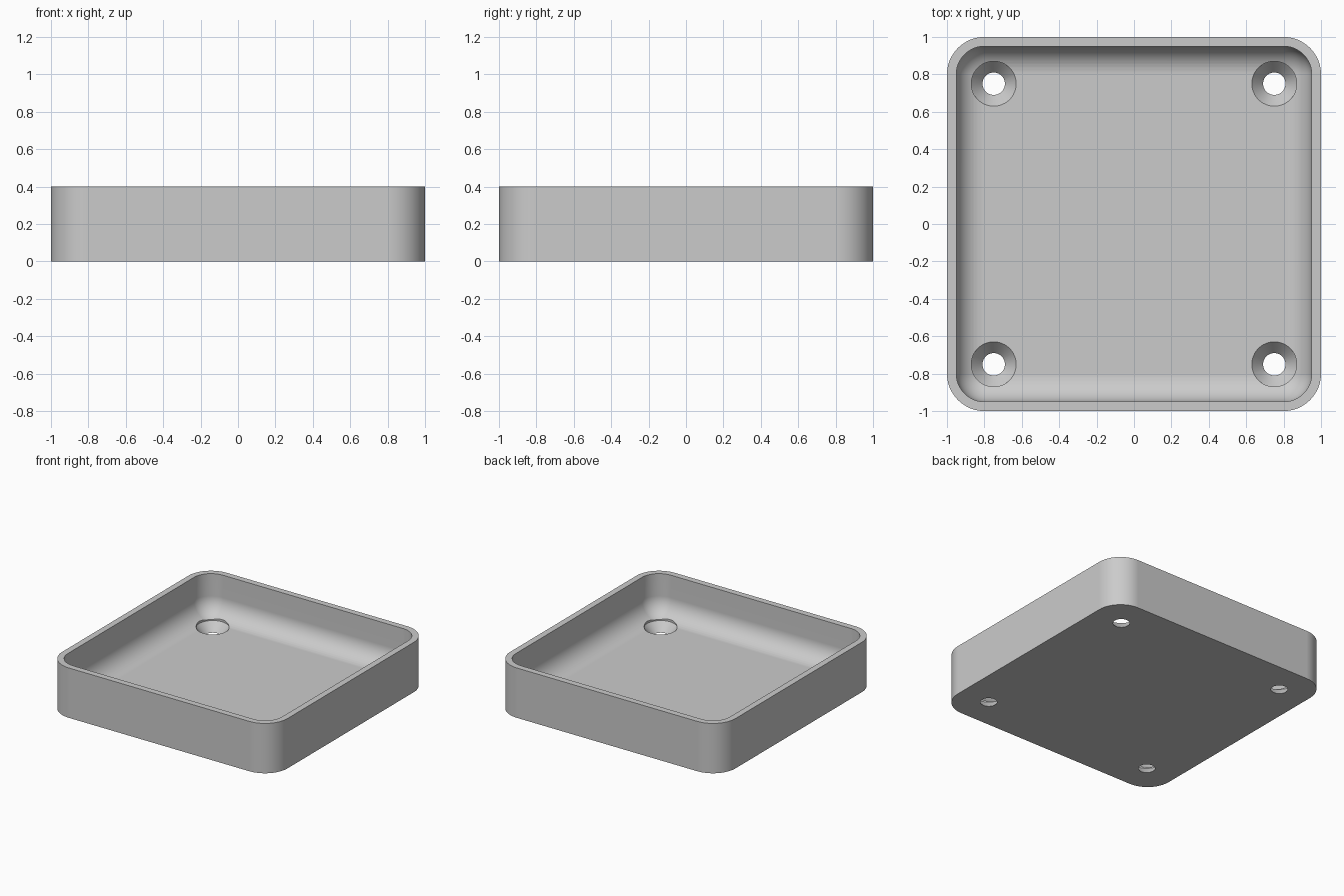
import bpy, bmesh
from math import sin, cos, pi

old = bpy.data.objects.get("Cube")
if old:
    bpy.data.objects.remove(old, do_unlink=True)

HEIGHT, FLOOR, WALL = 0.4, 0.07, 0.05
OUTER_R, FILLET = 0.2, 0.15
HOLE_R, SINK_R, HOLE_POS = 0.06, 0.12, 0.75
ARC, STEPS = 12, 12

grey = bpy.data.materials.new("light grey")
grey.use_nodes = True
colour = (0.6, 0.6, 0.6, 1)
grey.diffuse_color = colour
grey.node_tree.nodes["Principled BSDF"].inputs["Base Color"].default_value = colour


def rounded_square(half, radius, z):
    """Points around a square with rounded corners."""
    points = []
    for corner in range(4):
        mid = pi / 4 + corner * pi / 2
        cx = (half - radius) * (1 if cos(mid) > 0 else -1)
        cy = (half - radius) * (1 if sin(mid) > 0 else -1)
        for i in range(ARC + 1):
            a = corner * pi / 2 + i / ARC * pi / 2
            points.append((cx + radius * cos(a), cy + radius * sin(a), z))
    return points


def circle(x, y, radius, z, sides=48):
    return [(x + radius * cos(2 * pi * i / sides),
             y + radius * sin(2 * pi * i / sides), z) for i in range(sides)]


def loft(name, rings):
    """Join the rings in order and cap both ends."""
    bm = bmesh.new()
    loops = [[bm.verts.new(p) for p in ring] for ring in rings]
    for a, b in zip(loops, loops[1:]):
        for i in range(len(a)):
            j = (i + 1) % len(a)
            bm.faces.new((a[i], a[j], b[j], b[i]))
    bm.faces.new(loops[0][::-1])
    bm.faces.new(loops[-1])
    bmesh.ops.remove_doubles(bm, verts=bm.verts, dist=0.0001)
    bmesh.ops.recalc_face_normals(bm, faces=bm.faces)
    mesh = bpy.data.meshes.new(name)
    bm.to_mesh(mesh)
    bm.free()
    obj = bpy.data.objects.new(name, mesh)
    bpy.context.collection.objects.link(obj)
    mesh.materials.append(grey)
    return obj


# Tray shell: outer wall, rim, inner wall, then the fillet down to the floor
inner = 1 - WALL
rings = [rounded_square(1, OUTER_R, 0), rounded_square(1, OUTER_R, HEIGHT),
         rounded_square(inner, FILLET, HEIGHT)]
for i in range(STEPS + 1):
    a = i / STEPS * pi / 2
    inset = FILLET * (1 - cos(a))
    rings.append(rounded_square(inner - inset, FILLET - inset,
                                FLOOR + FILLET * (1 - sin(a))))
tray = loft("tray", rings)
bpy.context.view_layer.objects.active = tray
tray.select_set(True)

# Countersunk screw holes in the four corners
for sx in (-1, 1):
    for sy in (-1, 1):
        x, y = sx * HOLE_POS, sy * HOLE_POS
        cutter = loft("hole_cutter", [circle(x, y, HOLE_R, -0.05), circle(x, y, HOLE_R, 0),
                                      circle(x, y, SINK_R, FLOOR),
                                      circle(x, y, SINK_R, HEIGHT / 2)])
        cutter.hide_render = True
        cut = tray.modifiers.new("hole", "BOOLEAN")
        cut.operation, cut.solver, cut.object = "DIFFERENCE", "EXACT", cutter
        bpy.ops.object.modifier_apply(modifier=cut.name)
        bpy.data.objects.remove(cutter, do_unlink=True)

# Smooth curves, crisp rims, flat floor
bpy.ops.object.shade_smooth_by_angle(angle=pi / 6)
weighted = tray.modifiers.new("flat_faces", "WEIGHTED_NORMAL")
weighted.keep_sharp = True
